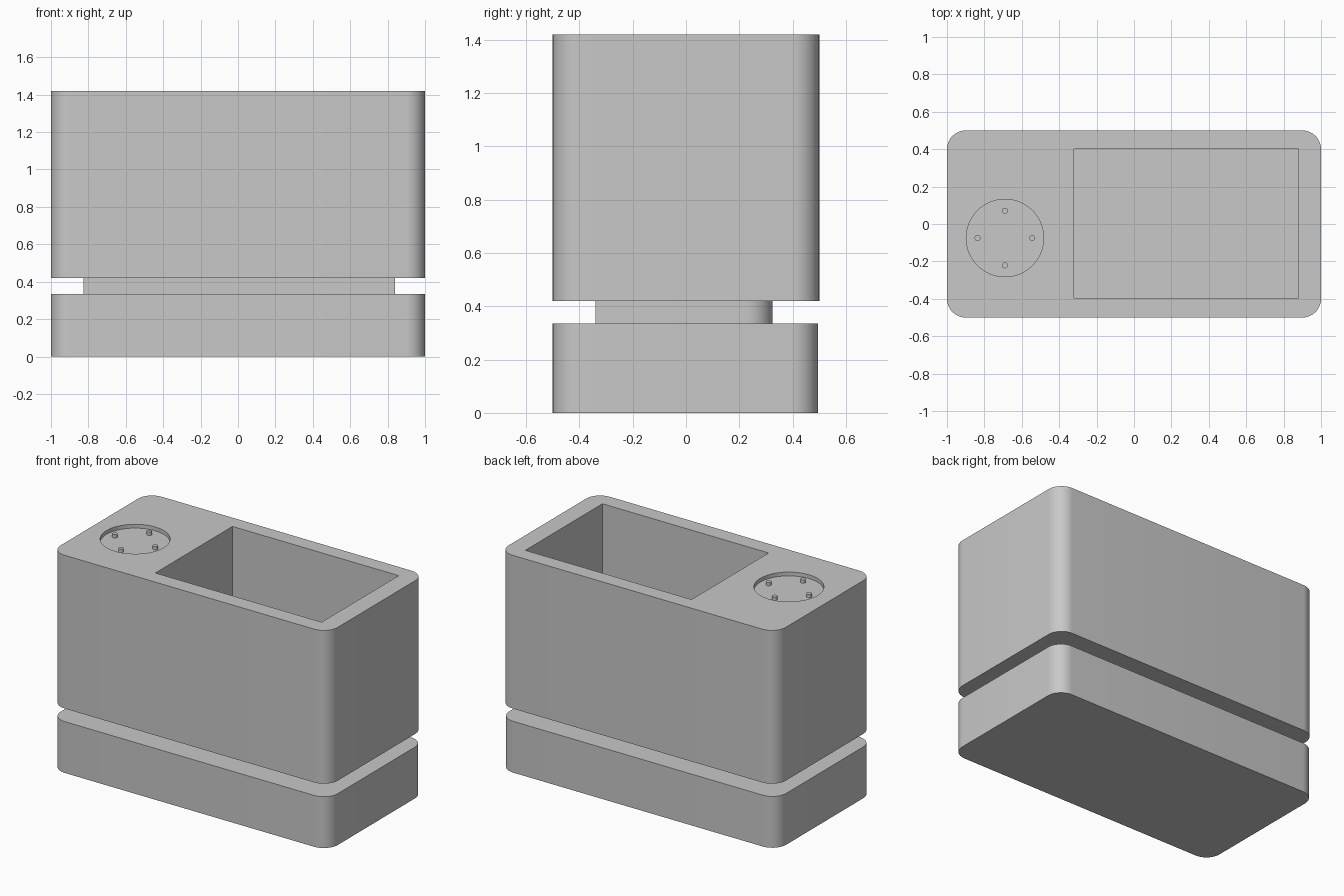
import bpy, bmesh, math
from mathutils import Vector, Matrix

cube = bpy.data.objects.get("Cube")
if cube:
    bpy.data.objects.remove(cube, do_unlink=True)

grey = bpy.data.materials.new("plain grey")
grey.use_nodes = True
colour = (0.58, 0.58, 0.58, 1)
grey.diffuse_color = colour
grey.node_tree.nodes["Principled BSDF"].inputs["Base Color"].default_value = colour


def finish(bm, name):
    bmesh.ops.recalc_face_normals(bm, faces=bm.faces)
    mesh = bpy.data.meshes.new(name)
    bm.to_mesh(mesh)
    bm.free()
    mesh.materials.append(grey)
    obj = bpy.data.objects.new(name, mesh)
    bpy.context.collection.objects.link(obj)
    return obj


def block(name, low, high, radius=0, back_only=False):
    """Box between two corners with rounded upright edges."""
    low, high = Vector(low), Vector(high)
    bm = bmesh.new()
    bmesh.ops.create_cube(bm, size=1)
    bmesh.ops.scale(bm, vec=high - low, verts=bm.verts)
    bmesh.ops.translate(bm, vec=(low + high) / 2, verts=bm.verts)
    if radius:
        middle = (low.y + high.y) / 2
        upright = [e for e in bm.edges
                   if abs(e.verts[0].co.z - e.verts[1].co.z) > 0.01
                   and (not back_only or e.verts[0].co.y > middle)]
        bmesh.ops.bevel(bm, geom=upright, offset=radius, segments=12,
                        profile=0.5, affect='EDGES')
    return finish(bm, name)


def cylinder(name, x, y, low, high, radius, sides):
    bm = bmesh.new()
    bmesh.ops.create_cone(bm, cap_ends=True, segments=sides, radius1=radius,
                          radius2=radius, depth=high - low,
                          matrix=Matrix.Translation((x, y, (low + high) / 2)))
    return finish(bm, name)


def select(obj):
    bpy.ops.object.select_all(action='DESELECT')
    obj.select_set(True)
    bpy.context.view_layer.objects.active = obj


def cut(obj, cutter):
    mod = obj.modifiers.new("cut", 'BOOLEAN')
    mod.operation = 'DIFFERENCE'
    mod.solver = 'EXACT'
    mod.object = cutter
    select(obj)
    bpy.ops.object.modifier_apply(modifier=mod.name)
    bpy.data.objects.remove(cutter, do_unlink=True)


TOP, BODY_LOW, BASE_TOP = 1.42, 0.42, 0.335
DIAL_X, DIAL_Y = -0.69, -0.075
RECESS = 0.025

# Base and the narrower neck joining it to the body
base = block("base", (-1, -0.5, 0), (1, 0.495, BASE_TOP), 0.1)
neck = block("neck", (-0.825, -0.34, BASE_TOP), (0.84, 0.325, BODY_LOW), 0.1, True)

# Body with an open compartment and a shallow round recess
body = block("body", (-1, -0.5, BODY_LOW), (1, 0.5, TOP), 0.1)
cut(body, block("compartment_cutter", (-0.32, -0.395, 0.52), (0.88, 0.4, TOP + 0.1)))
cut(body, cylinder("recess_cutter", DIAL_X, DIAL_Y, TOP - RECESS, TOP + 0.1, 0.207, 64))

# Four pegs standing in the recess
pegs = []
for i in range(4):
    angle = i * math.pi / 2
    pegs.append(cylinder(f"peg_{i + 1}", DIAL_X + 0.146 * math.cos(angle),
                         DIAL_Y + 0.146 * math.sin(angle),
                         TOP - RECESS, TOP - 0.003, 0.016, 24))

for obj in [base, neck, body] + pegs:
    select(obj)
    bpy.ops.object.shade_smooth_by_angle(angle=math.radians(30))
